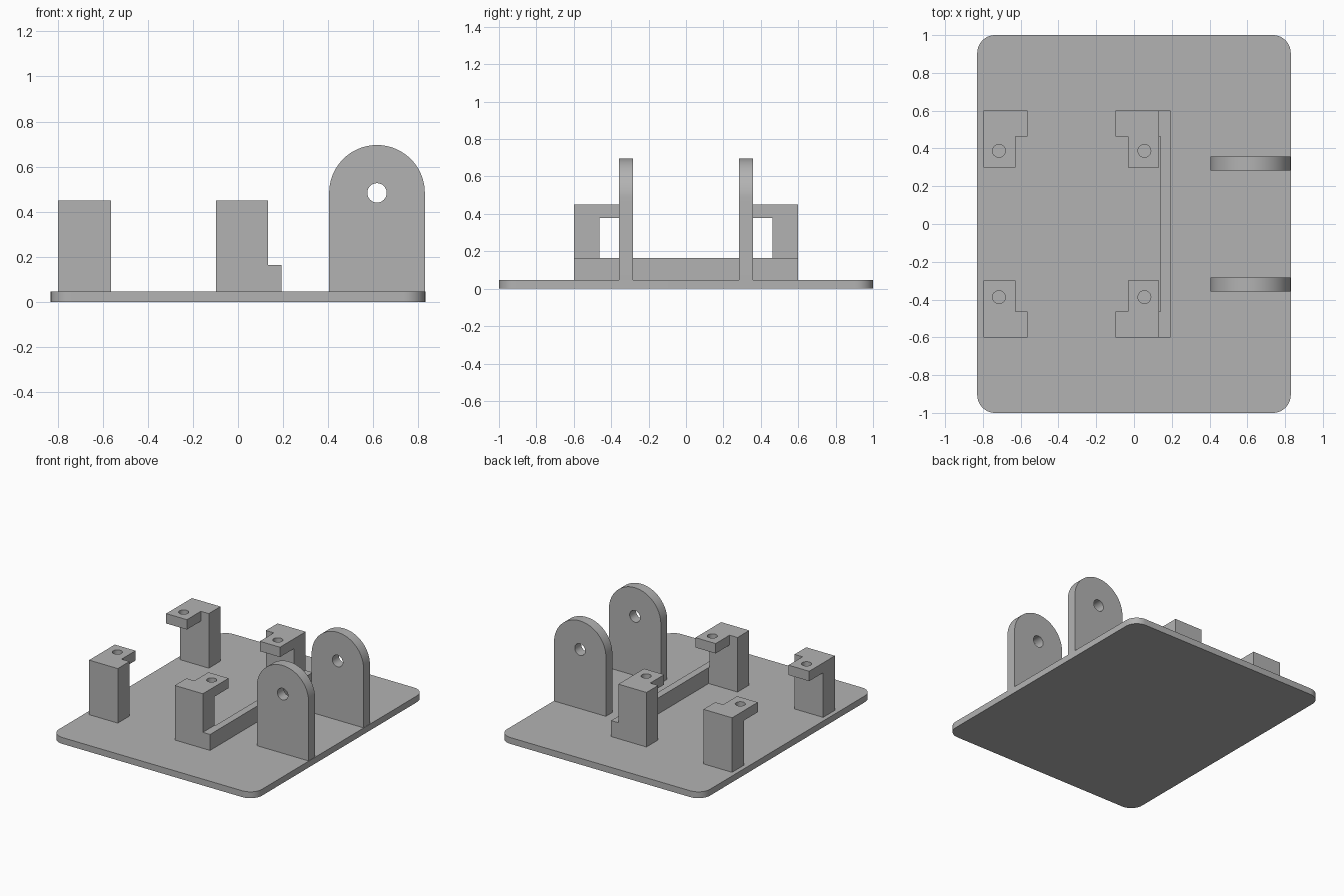
import bpy, bmesh, math
from mathutils import Vector

if "Cube" in bpy.data.objects:
    bpy.data.objects.remove(bpy.data.objects["Cube"], do_unlink=True)

GREY = (0.45, 0.45, 0.45, 1.0)
mat = bpy.data.materials.new("plain grey")
mat.use_nodes = True
mat.diffuse_color = GREY
mat.node_tree.nodes["Principled BSDF"].inputs["Base Color"].default_value = GREY

PLATE_TOP = 0.047
POST_TOP = 0.45


def prism(name, outline, axis, low, high):
    """Extrude a closed 2D outline along one axis, from low to high."""
    def place(a, b, c):
        return Vector({"x": (c, a, b), "y": (a, c, b), "z": (a, b, c)}[axis])
    bm = bmesh.new()
    face = bm.faces.new([bm.verts.new(place(a, b, low)) for a, b in outline])
    moved = bmesh.ops.extrude_face_region(bm, geom=[face])["geom"]
    verts = [v for v in moved if isinstance(v, bmesh.types.BMVert)]
    bmesh.ops.translate(bm, verts=verts, vec=place(0, 0, high - low))
    bmesh.ops.recalc_face_normals(bm, faces=bm.faces)
    mesh = bpy.data.meshes.new(name)
    bm.to_mesh(mesh)
    bm.free()
    mesh.materials.append(mat)
    obj = bpy.data.objects.new(name, mesh)
    bpy.context.collection.objects.link(obj)
    return obj


def rect(a0, a1, b0, b1):
    return [(a0, b0), (a1, b0), (a1, b1), (a0, b1)]


def arc(a, b, radius, start, end, steps):
    return [(a + radius * math.cos(math.radians(start + (end - start) * i / steps)),
             b + radius * math.sin(math.radians(start + (end - start) * i / steps)))
            for i in range(steps + 1)]


def circle(a, b, radius):
    return arc(a, b, radius, 0, 360, 32)[:-1]


def activate(obj):
    bpy.ops.object.select_all(action="DESELECT")
    obj.select_set(True)
    bpy.context.view_layer.objects.active = obj


def cut(obj, cutter):
    mod = obj.modifiers.new("cut", "BOOLEAN")
    mod.operation = "DIFFERENCE"
    mod.solver = "EXACT"
    mod.object = cutter
    activate(obj)
    bpy.ops.object.modifier_apply(modifier=mod.name)
    bpy.data.objects.remove(cutter, do_unlink=True)


def finish(obj, mirrored=True):
    if mirrored:
        mod = obj.modifiers.new("mirror", "MIRROR")
        mod.use_axis = (False, True, False)
        mod.use_clip = False
        mod.use_mirror_merge = False
        activate(obj)
        bpy.ops.object.modifier_apply(modifier=mod.name)
    activate(obj)
    bpy.ops.object.shade_smooth_by_angle(angle=math.radians(30))


# Base plate with rounded corners
half_x, half_y, corner = 0.83, 1.0, 0.095
outline = []
for sx, sy, start in ((1, 1, 0), (-1, 1, 90), (-1, -1, 180), (1, -1, 270)):
    outline += arc(sx * (half_x - corner), sy * (half_y - corner),
                   corner, start, start + 90, 12)
finish(prism("base_plate", outline, "z", 0, PLATE_TOP), mirrored=False)

# Pair of round-topped hinge lugs with a pin hole
lug_x, lug_z, lug_r = 0.616, 0.484, 0.212
outline = [(lug_x - lug_r, PLATE_TOP), (lug_x + lug_r, PLATE_TOP)]
outline += arc(lug_x, lug_z, lug_r, 0, 180, 40)
lugs = prism("hinge_lugs", outline, "y", 0.283, 0.358)
cut(lugs, prism("pin_cutter", circle(lug_x, lug_z, 0.043), "y", 0.2, 0.45))
finish(lugs)

# Mounting posts: column with a narrower overhanging tab and a screw hole
side_profile = [(0.6, PLATE_TOP), (0.6, POST_TOP), (0.3, POST_TOP),
                (0.3, 0.377), (0.463, 0.377), (0.463, PLATE_TOP)]
for name, x0, x1, notch, hole_x in (
        ("outer_posts", -0.797, -0.563, (-0.628, -0.5), -0.715),
        ("inner_posts", -0.097, 0.133, (-0.2, -0.032), 0.055)):
    posts = prism(name, side_profile, "x", x0, x1)
    cut(posts, prism("notch_cutter", rect(*notch, 0.2, 0.463), "z", 0.3, 0.5))
    cut(posts, prism("screw_cutter", circle(hole_x, 0.387, 0.034), "z", 0.3, 0.5))
    finish(posts)

# Low stop rail joining the inner posts, with a foot at each end
rail_top = 0.165
finish(prism("stop_rail", rect(0.139, 0.192, -0.463, 0.463), "z",
             PLATE_TOP, rail_top), mirrored=False)
finish(prism("rail_feet", rect(0.133, 0.192, 0.463, 0.6), "z",
             PLATE_TOP, rail_top))
